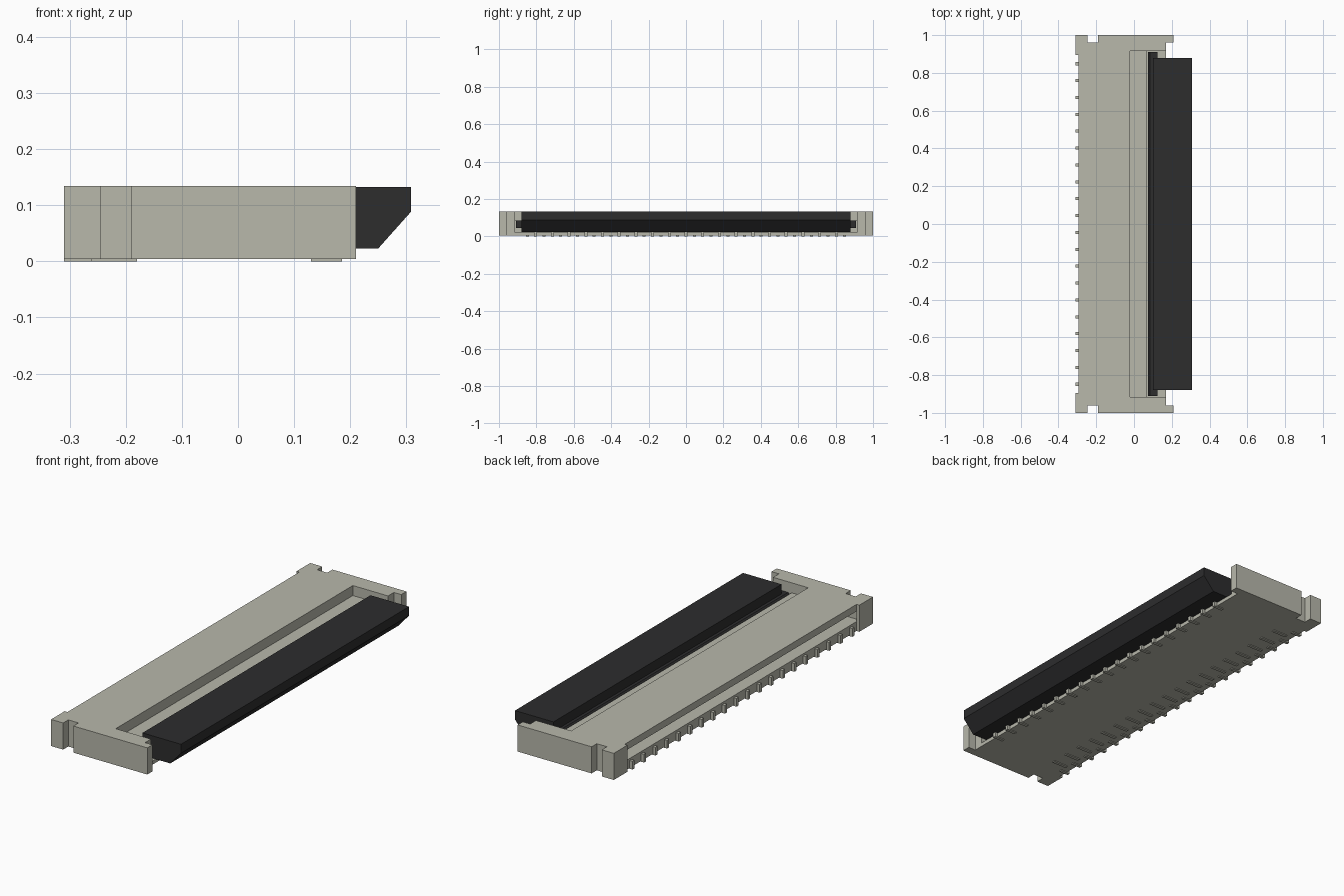
import bpy
import bmesh
from mathutils import Vector

cube = bpy.data.objects.get("Cube")
if cube:
    bpy.data.objects.remove(cube)


def material(name, rgb):
    mat = bpy.data.materials.new(name)
    mat.use_nodes = True
    mat.diffuse_color = (*rgb, 1)
    bsdf = next(n for n in mat.node_tree.nodes if n.type == 'BSDF_PRINCIPLED')
    bsdf.inputs["Base Color"].default_value = (*rgb, 1)
    return mat


BEIGE = material("warm grey plastic", (0.48, 0.48, 0.41))
BLACK = material("black plastic", (0.026, 0.026, 0.027))


def finish(name, bm, mat):
    bmesh.ops.recalc_face_normals(bm, faces=bm.faces)
    mesh = bpy.data.meshes.new(name)
    bm.to_mesh(mesh)
    bm.free()
    mesh.materials.append(mat)
    obj = bpy.data.objects.new(name, mesh)
    bpy.context.collection.objects.link(obj)
    return obj


def extrude(bm, points, direction):
    face = bm.faces.new([bm.verts.new(p) for p in points])
    result = bmesh.ops.extrude_face_region(bm, geom=[face], use_keep_orig=True)
    verts = [g for g in result["geom"] if isinstance(g, bmesh.types.BMVert)]
    bmesh.ops.translate(bm, verts=verts, vec=Vector(direction))


def along_y(name, profile, half, mat):
    bm = bmesh.new()
    extrude(bm, [(x, -half, z) for x, z in profile], (0, 2 * half, 0))
    return finish(name, bm, mat)


def contact_row(name, count, x0, x1, top):
    bm = bmesh.new()
    for i in range(count):
        y = (i - (count - 1) / 2) * PITCH
        rect = [(x0, 0), (x1, 0), (x1, top), (x0, top)]
        extrude(bm, [(x, y - 0.008, z) for x, z in rect], (0, 0.016, 0))
    return finish(name, bm, BEIGE)


PITCH = 0.0893
BASE, TOP, INNER = 0.004, 0.134, 0.915

# Housing body with cable slot, stepped recess and low front shelf
along_y("housing_body", [
    (-0.295, BASE), (0.17, BASE), (0.17, 0.022), (0.07, 0.022),
    (0.07, 0.085), (-0.02, 0.085), (-0.02, TOP), (-0.295, TOP),
    (-0.295, 0.1), (-0.04, 0.1), (-0.04, 0.05), (-0.295, 0.05)], INNER, BEIGE)

# Notched end blocks, mirrored front to back
outline = [
    (-0.31, 0.895), (-0.295, 0.895), (-0.295, INNER), (0.17, INNER),
    (0.17, 0.96), (0.21, 0.96), (0.21, 1), (-0.19, 1),
    (-0.19, 0.96), (-0.245, 0.96), (-0.245, 1), (-0.31, 1)]
for name, side in (("front_end_block", -1), ("back_end_block", 1)):
    bm = bmesh.new()
    extrude(bm, [(x, side * y, BASE) for x, y in outline], (0, 0, TOP - BASE))
    finish(name, bm, BEIGE)

# Contact tails and underside pads
contact_row("slot_side_tails", 20, -0.31, -0.26, 0.04)
contact_row("underside_pads", 19, -0.26, -0.18, 0.006)
contact_row("latch_side_tails", 19, 0.13, 0.185, 0.024)

# Flip latch and its pivot bar
along_y("latch", [
    (0.1, 0.132), (0.308, 0.132), (0.308, 0.088), (0.25, 0.023),
    (0.15, 0.023), (0.1, 0.08)], 0.88, BLACK)
along_y("latch_pivot", [
    (0.075, 0.055), (0.085, 0.045), (0.125, 0.045),
    (0.125, 0.085), (0.085, 0.085), (0.075, 0.075)], 0.91, BLACK)
